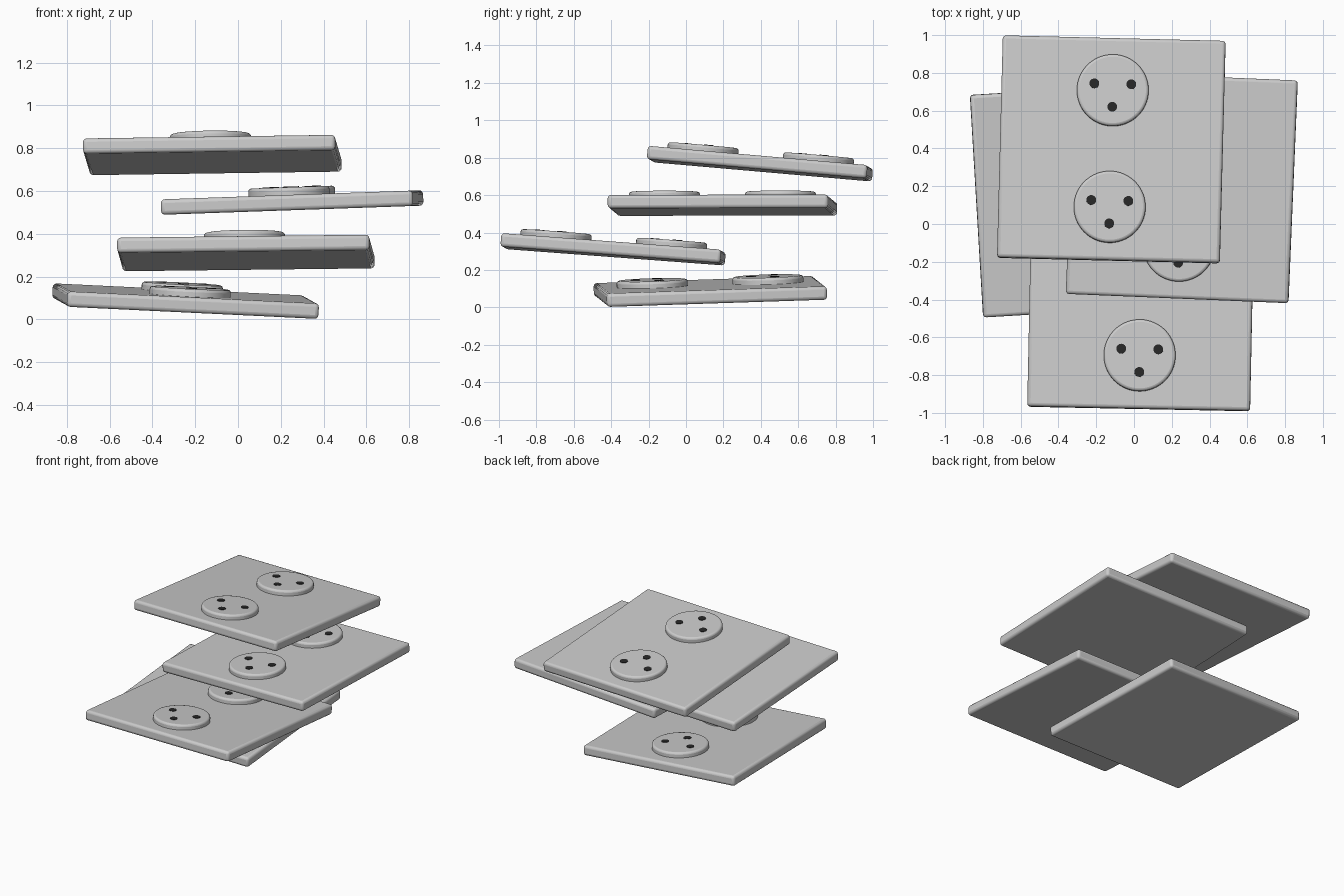
import bpy
import bmesh
import math
from mathutils import Matrix, Vector

if "Cube" in bpy.data.objects:
    bpy.data.objects.remove(bpy.data.objects["Cube"], do_unlink=True)

SIDE, THICK = 1.18, 0.072
DISC_R, DISC_H, DISC_OFFSET = 0.19, 0.036, 0.31
HOLE_R = 0.026
HOLES = [(-0.098, 0.032), (0.098, 0.032), (0, -0.09)]


def material(name, value):
    mat = bpy.data.materials.new(name)
    mat.use_nodes = True
    colour = (value, value, value, 1)
    mat.diffuse_color = colour
    mat.node_tree.nodes["Principled BSDF"].inputs["Base Color"].default_value = colour
    return mat


grey = material("light grey", 0.6)
dark = material("dark holes", 0.02)


def finish(name, bm, mat, matrix, bevel=0.0, segments=3):
    mesh = bpy.data.meshes.new(name)
    bm.to_mesh(mesh)
    bm.free()
    mesh.materials.append(mat)
    obj = bpy.data.objects.new(name, mesh)
    bpy.context.collection.objects.link(obj)
    obj.matrix_world = matrix
    if bevel:
        mod = obj.modifiers.new("rounded edges", 'BEVEL')
        mod.width = bevel
        mod.segments = segments
        mod.limit_method = 'ANGLE'
        mod.angle_limit = math.radians(40)
    bpy.ops.object.select_all(action='DESELECT')
    obj.select_set(True)
    bpy.context.view_layer.objects.active = obj
    bpy.ops.object.shade_smooth_by_angle(angle=math.radians(35))
    return obj


def slab(name, matrix):
    bm = bmesh.new()
    bmesh.ops.create_cube(bm, size=1)
    bmesh.ops.scale(bm, vec=(SIDE, SIDE, THICK), verts=bm.verts)
    finish(name, bm, grey, matrix, bevel=0.018)


def cylinder(name, matrix, radius, height, x, y, base, mat, sides, bevel=0.0):
    bm = bmesh.new()
    bmesh.ops.create_cone(bm, cap_ends=True, segments=sides, radius1=radius,
                          radius2=radius, depth=height)
    bmesh.ops.translate(bm, vec=(x, y, base + height / 2), verts=bm.verts)
    finish(name, bm, mat, matrix, bevel)


def tile(name, centre, turn, slope_x, slope_y):
    # Tilted frame from the heading and the two slopes
    up = Vector((-slope_x, -slope_y, 1)).normalized()
    heading = Vector((math.cos(turn), math.sin(turn), 0))
    side = (heading - up * heading.dot(up)).normalized()
    front = up.cross(side)
    matrix = Matrix.Translation(centre) @ Matrix((side, front, up)).transposed().to_4x4()

    slab(name + "_slab", matrix)
    for label, y in (("front", -DISC_OFFSET), ("back", DISC_OFFSET)):
        # Raised disc, sunk slightly into the slab, with three dark holes
        disc = f"{name}_{label}_disc"
        cylinder(disc, matrix, DISC_R, DISC_H + 0.02, 0, y, THICK / 2 - 0.02,
                 grey, 64, bevel=0.014)
        for i, (hx, hy) in enumerate(HOLES):
            cylinder(f"{disc}_hole_{i + 1}", matrix, HOLE_R, 0.006, hx, y + hy,
                     THICK / 2 + DISC_H - 0.003, dark, 24)


# Four loosely stacked tiles, bottom to top
tile("bottom_tile", (-0.245, 0.13, 0.085), math.radians(3.4), -0.050, 0.030)
tile("lower_tile", (0.037, -0.39, 0.310), math.radians(-1.2), 0.010, -0.075)
tile("upper_tile", (0.253, 0.195, 0.546), math.radians(-2.4), 0.035, 0.0)
tile("top_tile", (-0.12, 0.395, 0.768), math.radians(-1.5), 0.012, -0.088)
